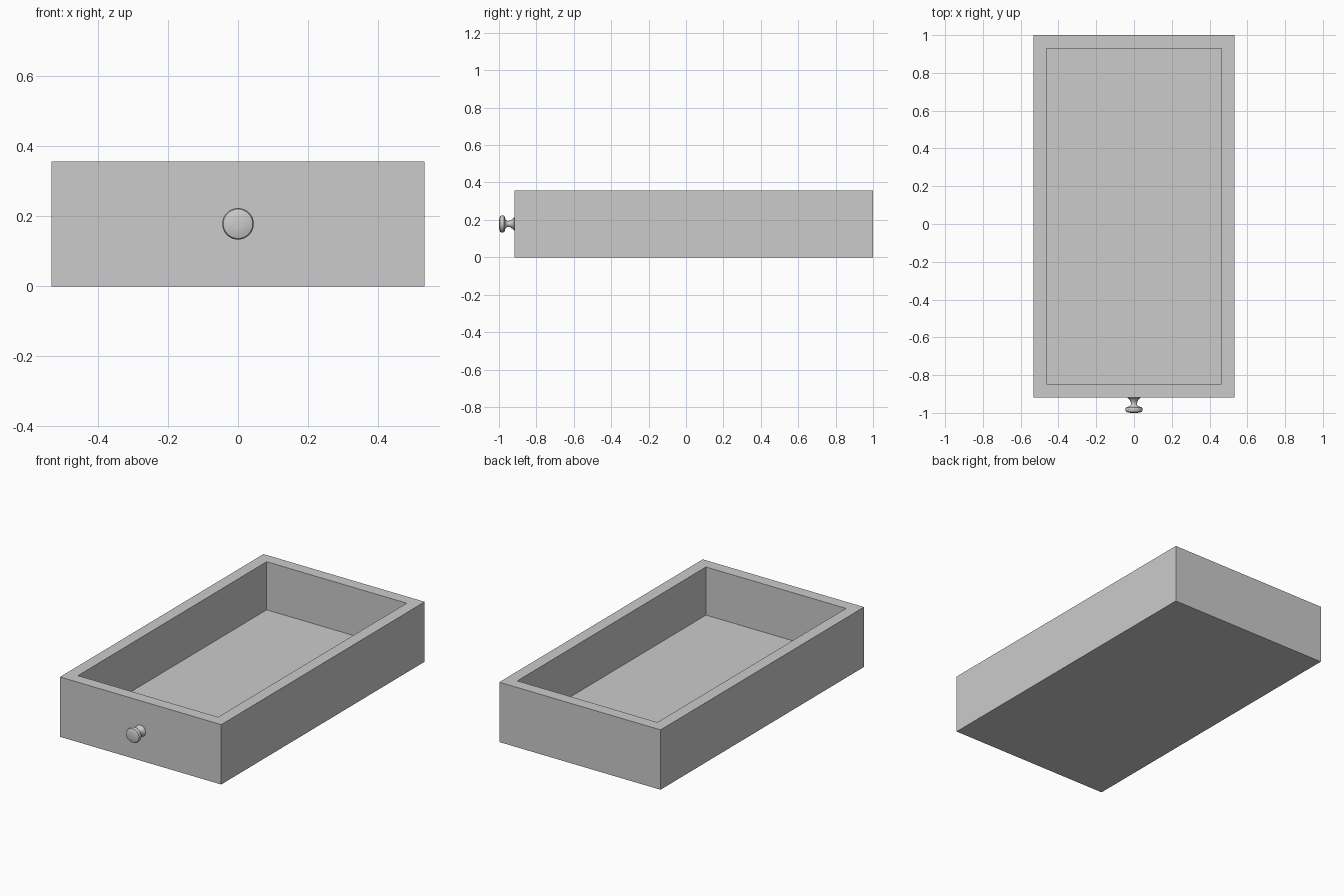
import bpy, bmesh, math
from mathutils import Matrix

if "Cube" in bpy.data.objects:
    bpy.data.objects.remove(bpy.data.objects["Cube"])

W, H, WALL = 0.532, 0.357, 0.07        # half width, height, wall thickness
FRONT, BACK = -0.918, 1.0


def make_object(name, bm):
    bmesh.ops.recalc_face_normals(bm, faces=bm.faces)
    mesh = bpy.data.meshes.new(name)
    bm.to_mesh(mesh)
    bm.free()
    ob = bpy.data.objects.new(name, mesh)
    bpy.context.collection.objects.link(ob)
    return ob


# Drawer box: solid block, top inset to the rim, then pushed down to the floor
bm = bmesh.new()
size = Matrix.Diagonal((2 * W, BACK - FRONT, H, 1))
bmesh.ops.create_cube(bm, size=1, matrix=Matrix.Translation((0, (FRONT + BACK) / 2, H / 2)) @ size)
bm.normal_update()
top = max(bm.faces, key=lambda f: f.calc_center_median().z)
bmesh.ops.inset_region(bm, faces=[top], thickness=WALL, use_even_offset=True)
well = bmesh.ops.extrude_discrete_faces(bm, faces=[top])["faces"][0]
bmesh.ops.translate(bm, verts=well.verts, vec=(0, 0, WALL - H))
make_object("drawer_box", bm)

# Knob: lathed profile (radius, y) with flared base, thin neck and disc cap
profile = [(0, -0.916), (0.034, -0.916), (0.034, -0.92), (0.025, -0.929),
           (0.019, -0.938), (0.016, -0.948), (0.017, -0.957), (0.023, -0.965),
           (0.038, -0.969), (0.043, -0.972), (0.045, -0.978), (0.045, -0.987),
           (0.042, -0.994), (0.03, -0.998), (0.015, -1.0), (0, -1.0)]
bm = bmesh.new()
verts = [bm.verts.new((r, y, H / 2)) for r, y in profile]
edges = [bm.edges.new(pair) for pair in zip(verts, verts[1:])]
bmesh.ops.spin(bm, geom=verts + edges, cent=(0, 0, H / 2), axis=(0, 1, 0),
               angle=2 * math.pi, steps=32, use_merge=True)
bmesh.ops.remove_doubles(bm, verts=bm.verts, dist=0.0001)
knob = make_object("knob", bm)
bpy.context.view_layer.objects.active = knob
knob.select_set(True)
bpy.ops.object.shade_smooth_by_angle(angle=math.radians(40))
